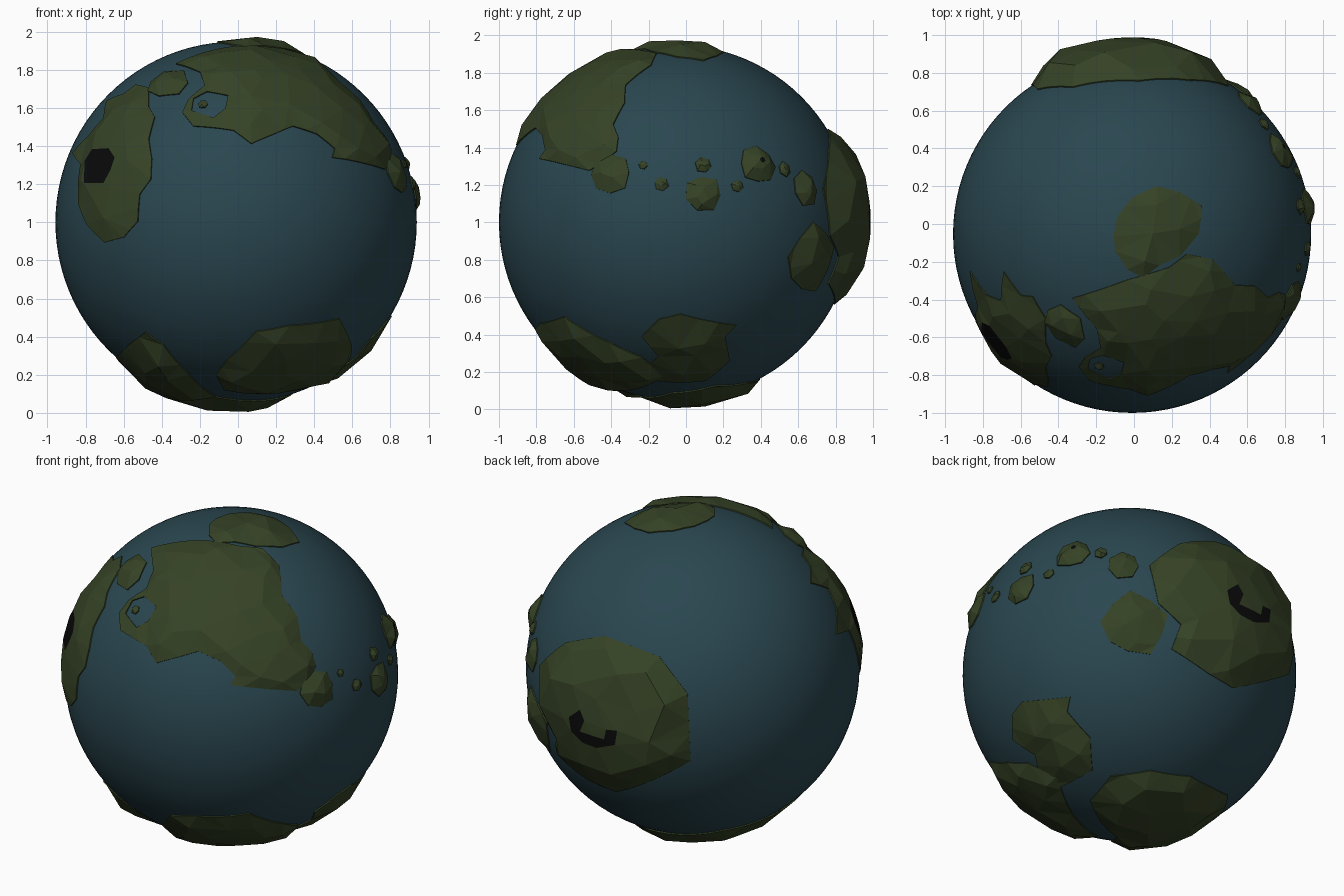
import bpy, bmesh, math, random
from mathutils import Vector
from mathutils.geometry import delaunay_2d_cdt

if "Cube" in bpy.data.objects:
    bpy.data.objects.remove(bpy.data.objects["Cube"])

random.seed(4)
R = 0.948
C = Vector((-0.01, -0.052, 1.0))


def material(name, col):
    m = bpy.data.materials.new(name)
    m.diffuse_color = (*col, 1)
    m.use_nodes = True
    m.node_tree.nodes["Principled BSDF"].inputs["Base Color"].default_value = m.diffuse_color
    return m


SEA = material("sea blue", (0.023, 0.062, 0.080))
LAND = material("land green", (0.036, 0.055, 0.019))
DARK = material("crater black", (0.003, 0.003, 0.003))


# Drawing directions: outlines are sketched on a disc seen from a given side
def view(azim, elev, cx, cy, r):
    a, e = math.radians(azim), math.radians(elev)
    out = Vector((math.sin(a), -math.cos(a), 0))
    right = Vector((math.cos(a), math.sin(a), 0))
    cam = out * math.cos(e) + Vector((0, 0, math.sin(e)))
    up = cam.cross(right)

    def to_dir(p):
        u, v = (p[0] - cx) / r, (cy - p[1]) / r
        k = max(1, math.hypot(u, v) / 0.998)
        u, v = u / k, v / k
        return right * u + up * v + cam * math.sqrt(max(0, 1 - u * u - v * v))
    return to_dir


FRONT = view(0, 0, 237, 223, 181)
RIGHT = view(90, 0, 677, 223, 177)
TOP = view(0, 90, 1132.5, 232.5, 179.5)
BOTTOM = view(0, -90, 0, 0, 1)
FRONT_RIGHT = view(35, 24, 233, 675, 168)
BACK_LEFT = view(215, 24, 693, 672, 167)
BACK_RIGHT = view(140, -30, 1129, 675, 167)


def inside(p, loop):
    hit = False
    for a, b in zip(loop, loop[1:] + loop[:1]):
        if (a.y > p.y) != (b.y > p.y) and p.x < (b.x - a.x) * (p.y - a.y) / (b.y - a.y) + a.x:
            hit = not hit
    return hit


def edge_dist(p, loop):
    best = 9
    for a, b in zip(loop, loop[1:] + loop[:1]):
        d = b - a
        t = max(0, min(1, (p - a).dot(d) / max(d.length_squared, 1e-9)))
        best = min(best, (p - a - d * t).length)
    return best


def split(loop, step):
    res = []
    for a, b in zip(loop, loop[1:] + loop[:1]):
        n = max(1, math.ceil((b - a).length / step))
        res += [a.lerp(b, i / n) for i in range(n)]
    return res


# A faceted land patch: outline and inner points triangulated, then lifted
def land(name, dirs, h, grid=0.16, slope=0.08, lake=None, crater=None):
    n = sum(dirs, Vector()).normalized()
    ex = n.orthogonal().normalized()
    ey = n.cross(ex)
    flat = lambda ds: [Vector((d.dot(ex), d.dot(ey))) / d.dot(n) for d in ds]
    outer = split(flat(dirs), 0.13)
    hole = flat(lake) if lake else []
    pit = flat(crater) if crater else []
    pts, edges = [], []
    for loop in (outer, hole, pit):
        k, m = len(pts), len(loop)
        pts += loop
        edges += [(k + i, k + (i + 1) % m) for i in range(m)]

    def shore(p):
        d = edge_dist(p, outer)
        return min(d, edge_dist(p, hole)) if hole else d

    lo = [min(p[i] for p in outer) for i in (0, 1)]
    hi = [max(p[i] for p in outer) for i in (0, 1)]
    for i in range(int((hi[0] - lo[0]) / grid) + 2):
        for j in range(int((hi[1] - lo[1]) / grid) + 2):
            p = Vector((lo[0] + (i + random.uniform(-.3, .3) + j % 2 * .5) * grid,
                        lo[1] + (j + random.uniform(-.3, .3)) * grid))
            if inside(p, outer) and shore(p) > grid * 0.38 \
                    and not (hole and inside(p, hole)) \
                    and not (pit and (inside(p, pit) or edge_dist(p, pit) < 0.03)):
                pts.append(p)
    vs, _, fs, *_ = delaunay_2d_cdt(pts, edges, [], 0, 1e-5)
    bm = bmesh.new()
    bv = []
    for p in vs:
        lift = min(1, shore(p) / slope)
        near_pit = pit and edge_dist(p, pit) < 1e-3
        rough = 0.9 if near_pit else random.uniform(0.75, 1)
        d = (n + ex * p.x + ey * p.y).normalized()
        bv.append(bm.verts.new(d * (R + 0.007 + h * lift * rough)))
    for f in fs:
        c = sum((vs[i] for i in f), Vector((0, 0))) / len(f)
        if inside(c, outer) and not (hole and inside(c, hole)):
            face = bm.faces.new([bv[i] for i in f])
            face.material_index = 1 if pit and inside(c, pit) else 0
            face.normal_update()
            if face.normal.dot(face.calc_center_median()) < 0:
                face.normal_flip()
    # skirt down into the sea
    rim = [e for e in bm.edges if e.is_boundary]
    new = bmesh.ops.extrude_edge_only(bm, edges=rim)["geom"]
    for v in new:
        if isinstance(v, bmesh.types.BMVert):
            v.co = v.co.normalized() * (R - 0.03)
    bmesh.ops.delete(bm, geom=[v for v in bm.verts if not v.link_faces], context="VERTS")
    me = bpy.data.meshes.new(name)
    bm.to_mesh(me)
    bm.free()
    me.materials.append(LAND)
    me.materials.append(DARK)
    ob = bpy.data.objects.new(name, me)
    ob.location = C
    bpy.context.collection.objects.link(ob)


def ring(d, r, sides, jitter=0.12):
    ex = d.orthogonal().normalized()
    ey = d.cross(ex)
    res = []
    for i in range(sides):
        a = 2 * math.pi * i / sides
        k = r * random.uniform(1 - jitter, 1 + jitter)
        res.append((d + ex * k * math.cos(a) + ey * k * math.sin(a)).normalized())
    return res


def draw(v, pts):
    return [v(p) for p in pts]


# Ocean
bpy.ops.mesh.primitive_uv_sphere_add(segments=96, ring_count=48, radius=R, location=C)
sea = bpy.context.object
sea.name = "ocean"
sea.data.materials.append(SEA)
bpy.ops.object.shade_smooth()

# Continents
land("front_continent", draw(FRONT_RIGHT, [
    (153, 548), (205, 540), (243, 546), (264, 548), (281, 565), (284, 595), (299, 615),
    (303, 640), (314, 652), (318, 666), (308, 682), (299, 690), (270, 688), (232, 684),
    (237, 675), (222, 660), (200, 650), (180, 656), (158, 662), (148, 645), (122, 630),
    (121, 612), (130, 600), (148, 588), (155, 570)]), 0.03,
    lake=draw(FRONT_RIGHT, [(127, 613), (134, 600), (146, 596), (158, 606), (150, 620), (138, 627)]))
land("lake_islet", ring(FRONT_RIGHT((137, 609)), 0.028, 6), 0.015, 0.03, 0.015)
land("north_continent", draw(TOP, [
    (1114, 235), (1118, 215), (1133, 196), (1157, 185), (1180, 191), (1202, 205),
    (1199, 232), (1180, 255), (1160, 264), (1143, 276), (1128, 268), (1116, 250)]), 0.03)
land("west_continent", draw(FRONT, [
    (150, 89), (137, 86), (125, 95), (108, 102), (105, 119), (90, 137), (74, 154), (82, 165),
    (80, 180), (80, 205), (88, 225), (106, 243), (125, 238), (139, 222), (141, 195),
    (152, 180), (153, 160), (150, 140), (156, 118), (150, 108)]), 0.025,
    crater=draw(FRONT, [(90, 163), (97, 152), (113, 151), (119, 160), (115, 172), (108, 185), (89, 185)]))
land("west_island", draw(FRONT, [
    (149, 92), (152, 83), (165, 73), (185, 72), (189, 84), (180, 95), (160, 97)]), 0.028, 0.09, 0.05)
land("back_continent", draw(BACK_LEFT, [
    (541, 668), (567, 645), (606, 638), (660, 658), (688, 695), (691, 762), (655, 781),
    (617, 794), (590, 783), (558, 757), (556, 738), (542, 712)]), 0.095, 0.2, 0.2,
    crater=draw(BACK_LEFT, [
        (580, 715), (590, 708), (594, 718), (590, 728), (602, 732), (612, 735), (614, 726),
        (624, 727), (622, 740), (605, 743), (592, 738), (582, 728)]))
land("south_front_continent", draw(FRONT, [
    (217, 375), (228, 360), (257, 332), (290, 326), (340, 319), (352, 345), (350, 360),
    (330, 380), (280, 393), (225, 390)]), 0.035)
land("south_east_continent", draw(BACK_RIGHT, [
    (1012, 715), (1022, 702), (1070, 697), (1067, 712), (1090, 738), (1092, 770),
    (1060, 787), (1040, 775), (1035, 755), (1013, 740)]), 0.03)
land("south_continent", draw(BOTTOM, [
    (.28, -.03), (.33, .22), (.17, .40), (-.08, .47), (-.3, .42), (-.475, .346), (-.6, .15),
    (-.66, -.1), (-.6, -.42), (-.5, -.62), (-.4, -.62), (-.26, -.48), (-.11, -.25), (.1, -.15)]),
    0.05, 0.2, 0.1)

# Island chain along the east side: sketch position, angular radius, sides
for i, (x, y, r, sides) in enumerate([
        (612, 174, .115, 8), (644, 166, .025, 6), (662, 185, .04, 6), (704, 194, .1, 7),
        (704, 166, .047, 6), (738, 187, .035, 6), (758, 166, .108, 8), (785, 170, .042, 6),
        (806, 189, .1, 7), (813, 260, .2, 9)]):
    c = RIGHT((x, y))
    dot = ring(RIGHT((760, 163)), 0.017, 6, 0) if i == 6 else None
    land("east_island_%d" % (i + 1), ring(c, r, sides), min(.035, r * .4), r * 0.6, r * 0.4, crater=dot)
